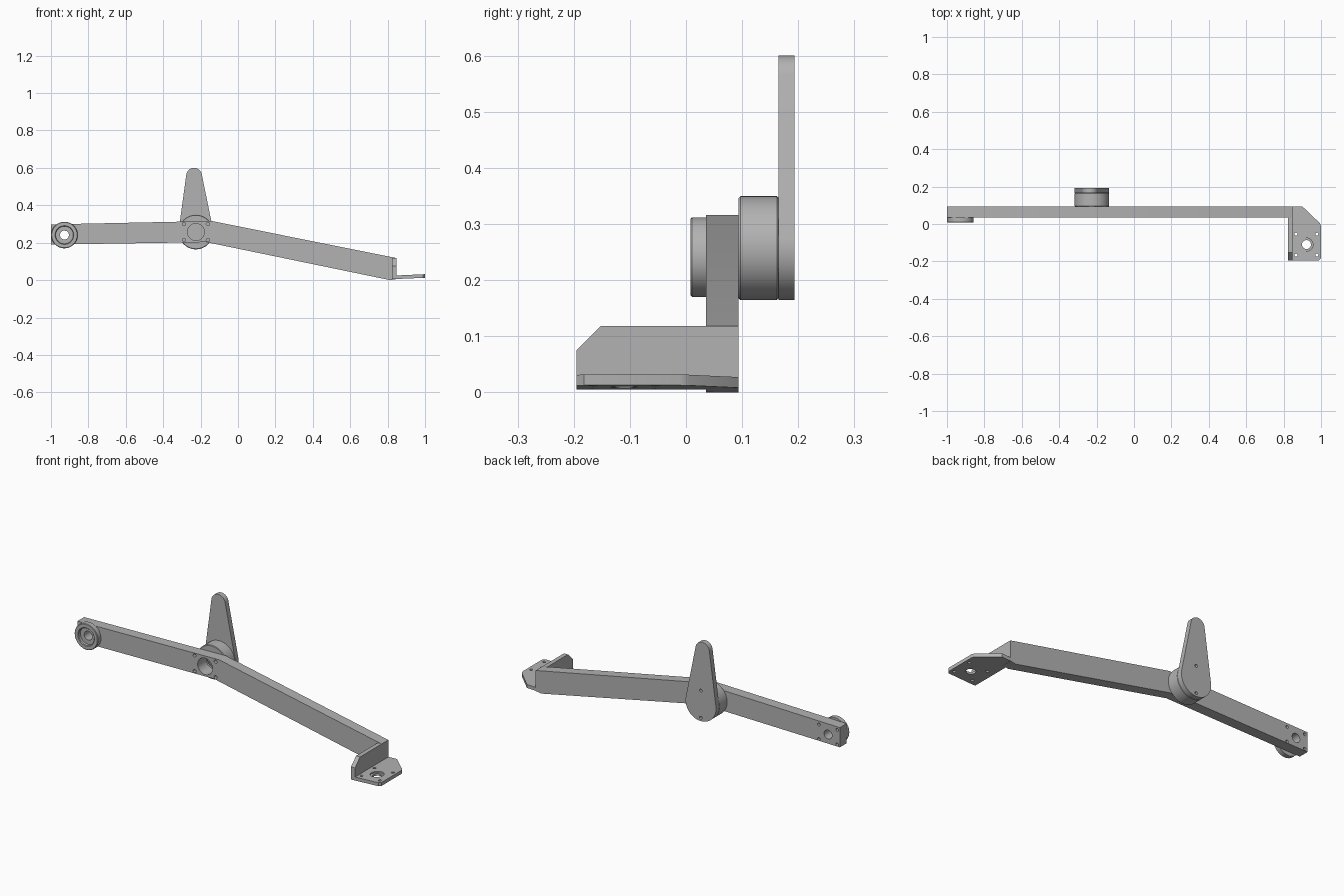
import bpy, bmesh, math
from mathutils import Matrix, Vector

cube = bpy.data.objects.get("Cube")
if cube:
    bpy.data.objects.remove(cube, do_unlink=True)

GREY = (0.45, 0.45, 0.45, 1)
metal = bpy.data.materials.new("machined grey")
metal.use_nodes = True
metal.diffuse_color = GREY
metal.node_tree.nodes["Principled BSDF"].inputs["Base Color"].default_value = GREY


def finish(name, bm):
    bmesh.ops.recalc_face_normals(bm, faces=bm.faces)
    mesh = bpy.data.meshes.new(name)
    bm.to_mesh(mesh)
    bm.free()
    mesh.materials.append(metal)
    obj = bpy.data.objects.new(name, mesh)
    bpy.context.collection.objects.link(obj)
    return obj


def slab(name, points, thickness):
    """Extrude a closed outline of 3D points along the thickness vector."""
    bm = bmesh.new()
    face = bm.faces.new([bm.verts.new(p) for p in points])
    extruded = bmesh.ops.extrude_face_region(bm, geom=[face])["geom"]
    bmesh.ops.translate(bm, vec=thickness,
                        verts=[v for v in extruded if isinstance(v, bmesh.types.BMVert)])
    return finish(name, bm)


def turned(name, x, z, profile):
    """Lathe a closed (radius, y) section about an axis running along y."""
    bm = bmesh.new()
    verts = [bm.verts.new((r, y, 0)) for r, y in profile]
    edges = [bm.edges.new((a, b)) for a, b in zip(verts, verts[1:] + verts[:1])]
    bmesh.ops.spin(bm, geom=verts + edges, cent=(0, 0, 0), axis=(0, 1, 0),
                   angle=math.tau, steps=64)
    bmesh.ops.remove_doubles(bm, verts=bm.verts, dist=1e-5)
    bmesh.ops.translate(bm, vec=(x, 0, z), verts=bm.verts)
    return finish(name, bm)


def drill(obj, axis, radius, centre, depth=0.3):
    """Cut a round hole, centred on a point, along y or z."""
    bm = bmesh.new()
    turn = Matrix.Rotation(math.pi / 2, 4, "X") if axis == "y" else Matrix()
    bmesh.ops.create_cone(bm, cap_ends=True, segments=48 if radius > 0.02 else 20,
                          radius1=radius, radius2=radius, depth=depth,
                          matrix=Matrix.Translation(centre) @ turn)
    cutter = finish("hole_cutter", bm)
    cutter.hide_render = True
    mod = obj.modifiers.new("hole", "BOOLEAN")
    mod.operation, mod.solver, mod.object = "DIFFERENCE", "EXACT", cutter
    bpy.context.view_layer.objects.active = obj
    bpy.ops.object.modifier_apply(modifier=mod.name)
    bpy.data.objects.remove(cutter, do_unlink=True)


def four(dx, dy):
    return [(sx * dx, sy * dy) for sx in (-1, 1) for sy in (-1, 1)]


PIVOT = Vector((-0.225, 0, 0.257))
ROLLER = Vector((-0.928, 0, 0.241))
EYE = Vector((-0.235, 0, 0.558))

# Bent main arm
outline = [(-1, 0.19), (-0.17, 0.203), (0.813, 0), (0.846, 0.005),
           (0.846, 0.118), (-0.14, 0.316), (-1, 0.298)]
arm = slab("main_arm", [(x, 0.036, z) for x, z in outline], (0, 0.058, 0))
drill(arm, "y", 0.045, PIVOT)
for dx, dz in four(0.064, 0.043):
    drill(arm, "y", 0.009, PIVOT + Vector((dx, 0, dz)))
drill(arm, "y", 0.024, ROLLER)
for dx, dz in four(0.055, 0.04):
    drill(arm, "y", 0.008, ROLLER + Vector((dx, 0.094, dz)), 0.08)

# Stepped boss on the front of the outer end
boss = turned("end_boss", ROLLER.x, ROLLER.z, [
    (0.024, 0.036), (0.071, 0.036), (0.071, 0.011), (0.068, 0.008),
    (0.050, 0.008), (0.047, 0.011), (0.047, 0.026), (0.024, 0.026)])

# Bearing housing behind the bend
housing = turned("pivot_housing", PIVOT.x, PIVOT.z, [
    (0.045, 0.094), (0.0895, 0.094), (0.0925, 0.097), (0.0925, 0.162),
    (0.0895, 0.165), (0.057, 0.165), (0.057, 0.142), (0.063, 0.142),
    (0.063, 0.134), (0.057, 0.134), (0.057, 0.112), (0.045, 0.112)])

# Tapered lever: the hull of a large and a small circle
r_big, r_small = 0.0925, 0.042
along = EYE - PIVOT
heading = math.atan2(along.z, along.x)
spread = math.acos((r_big - r_small) / along.length)


def arc(centre, radius, start, end, steps):
    angles = [start + (end - start) * i / steps for i in range(steps + 1)]
    return [(centre.x + radius * math.cos(a), 0.165, centre.z + radius * math.sin(a))
            for a in angles]


lever = slab("lever",
             arc(EYE, r_small, heading - spread, heading + spread, 24)
             + arc(PIVOT, r_big, heading + spread, heading - spread + math.tau, 40),
             (0, 0.028, 0))
drill(lever, "y", 0.057, PIVOT)
drill(lever, "y", 0.015, EYE)
for dz in (-0.075, 0.075):
    drill(lever, "y", 0.008, PIVOT + Vector((0, 0.2, dz)), 0.06)

# Upright of the end bracket
upright = slab("bracket_upright", [(0.823, y, z) for y, z in [
    (0.094, 0.006), (-0.195, 0.006), (-0.195, 0.075), (-0.152, 0.118), (0.094, 0.118)]],
    (0.024, 0, 0))

# Slightly tilted foot plate with a bolt pattern
foot = slab("bracket_foot", [(x, y, 0.005 + 0.045 * (x - 0.83)) for x, y in [
    (0.83, 0.094), (0.9, 0.094), (0.993, 0.005), (1, -0.01),
    (1, -0.182), (0.988, -0.195), (0.83, -0.195)]], (0, 0, 0.019))
hub = Vector((0.922, -0.11, 0))
drill(foot, "z", 0.024, hub)
drill(foot, "z", 0.035, hub + Vector((0, 0, 0.07)), 0.1)
for dx, dy in four(0.056, 0.056):
    drill(foot, "z", 0.008, hub + Vector((dx, dy, 0)))

# Smooth the round walls and keep machined edges sharp
bpy.ops.object.select_all(action="DESELECT")
for obj in (arm, boss, housing, lever, upright, foot):
    obj.select_set(True)
bpy.context.view_layer.objects.active = arm
bpy.ops.object.shade_smooth_by_angle(angle=math.radians(30))
